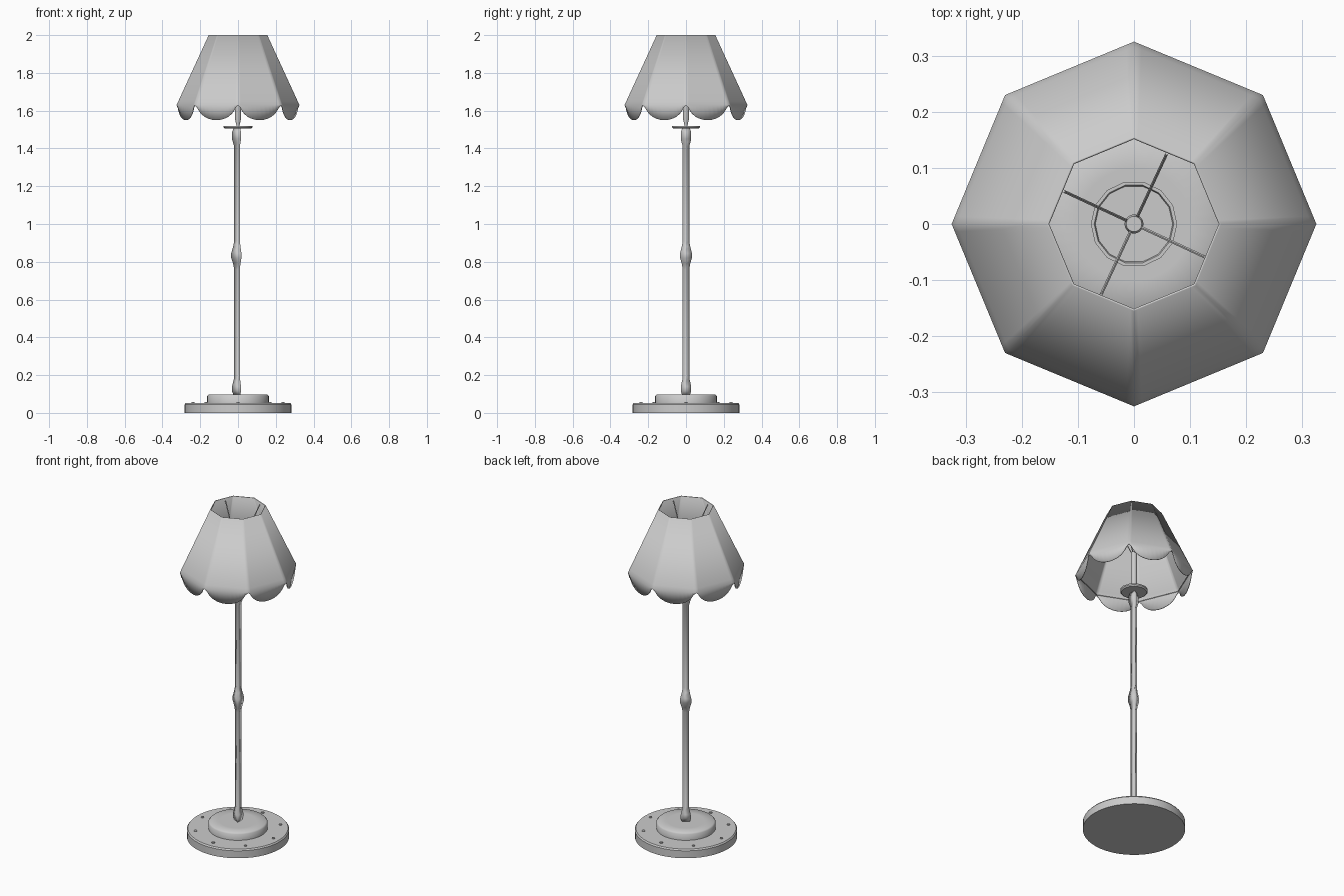
import bpy, bmesh, math
from mathutils import Vector

if "Cube" in bpy.data.objects:
    bpy.data.objects.remove(bpy.data.objects["Cube"], do_unlink=True)

grey = bpy.data.materials.new("light_grey")
grey.use_nodes = True
grey.diffuse_color = (0.6, 0.6, 0.6, 1)
grey.node_tree.nodes["Principled BSDF"].inputs["Base Color"].default_value = (0.6, 0.6, 0.6, 1)


def finish(bm, name, angle=40):
    bmesh.ops.recalc_face_normals(bm, faces=bm.faces)
    mesh = bpy.data.meshes.new(name)
    bm.to_mesh(mesh)
    bm.free()
    mesh.materials.append(grey)
    ob = bpy.data.objects.new(name, mesh)
    bpy.context.collection.objects.link(ob)
    bpy.ops.object.select_all(action='DESELECT')
    ob.select_set(True)
    bpy.context.view_layer.objects.active = ob
    bpy.ops.object.shade_smooth_by_angle(angle=math.radians(angle))
    return ob


def lathe(name, profile, sides, angle=40, turn=0.0):
    """Closed turned part from (radius, height) points, capped at both ends."""
    bm = bmesh.new()
    rings = []
    for r, z in profile:
        rings.append([bm.verts.new((r * math.cos(turn + math.tau * i / sides),
                                    r * math.sin(turn + math.tau * i / sides), z))
                      for i in range(sides)])
    for a, b in zip(rings, rings[1:]):
        for i in range(sides):
            j = (i + 1) % sides
            bm.faces.new((a[i], a[j], b[j], b[i]))
    bm.faces.new(rings[0])
    bm.faces.new(rings[-1])
    return finish(bm, name, angle)


def rod(bm, a, b, radius):
    """Thin straight wire between two points."""
    a, b = Vector(a), Vector(b)
    d = b - a
    m = d.to_track_quat('Z', 'Y').to_matrix().to_4x4()
    m.translation = (a + b) / 2
    bmesh.ops.create_cone(bm, cap_ends=True, segments=6, radius1=radius,
                          radius2=radius, depth=d.length, matrix=m)


def polar(r, degrees, z):
    t = math.radians(degrees)
    return Vector((r * math.cos(t), r * math.sin(t), z))


# Stepped round base
lathe("base_plate", [(0.282, 0), (0.282, 0.045), (0.276, 0.053), (0.17, 0.053)], 48, 30)
lathe("base_step", [(0.163, 0.05), (0.163, 0.09), (0.155, 0.098), (0.1, 0.098)], 40, 50)

# Ring of small studs on the base
studs = bmesh.new()
for k in range(8):
    rod(studs, polar(0.238, k * 45, 0.05), polar(0.238, k * 45, 0.058), 0.009)
finish(studs, "base_studs")

# Three-sided pole with swellings at the foot, middle and top
lathe("pole", [(0.022, 0.09), (0.032, 0.115), (0.032, 0.14), (0.02, 0.185),
               (0.02, 0.76), (0.026, 0.79), (0.036, 0.82), (0.036, 0.845),
               (0.026, 0.88), (0.02, 0.91), (0.02, 1.41), (0.032, 1.45),
               (0.032, 1.485), (0.022, 1.51)], 3, 130, math.pi)

# Drip dish and lamp socket
lathe("dish", [(0.07, 1.505), (0.077, 1.512), (0.077, 1.52), (0.071, 1.52),
               (0.069, 1.514), (0.01, 1.514)], 14, 40)
lathe("socket", [(0.009, 1.51), (0.009, 1.525), (0.017, 1.56), (0.017, 1.75),
                 (0.014, 1.76)], 14, 50)

# Eight-sided shade with scalloped skirt
half = [(0, 1.628), (0.06, 1.615), (0.1, 1.598), (0.15, 1.583),
        (0.22, 1.569), (0.3, 1.559), (0.4, 1.552), (0.5, 1.55)]
scallop = half + [(1 - u, z) for u, z in half[-2:0:-1]]
bm = bmesh.new()
columns = []
for k in range(8):
    for u, z in scallop:
        edge = polar(1, k * 45, 0).lerp(polar(1, k * 45 + 45, 0), u)
        column = []
        for r, h in [(0.155, 2.0), (0.316, 1.65), (0.325, 1.63), (0.325, z)]:
            column.append(bm.verts.new((edge.x * r, edge.y * r, h)))
        columns.append(column)
for i, a in enumerate(columns):
    b = columns[(i + 1) % len(columns)]
    for j in range(3):
        bm.faces.new((a[j], a[j + 1], b[j + 1], b[j]))
shade = finish(bm, "lamp_shade", 60)
wall = shade.modifiers.new("wall", 'SOLIDIFY')
wall.thickness = 0.004
wall.offset = -1

# Wire frame: lower hoop and four arms rising from the socket to the shade's top
frame = bmesh.new()
for k in range(8):
    rod(frame, polar(0.318, k * 45, 1.632), polar(0.318, k * 45 + 45, 1.632), 0.003)
for k in range(4):
    t = 65 + k * 90
    rod(frame, polar(0.012, t, 1.75), polar(0.138, t, 1.985), 0.003)
finish(frame, "shade_frame")
